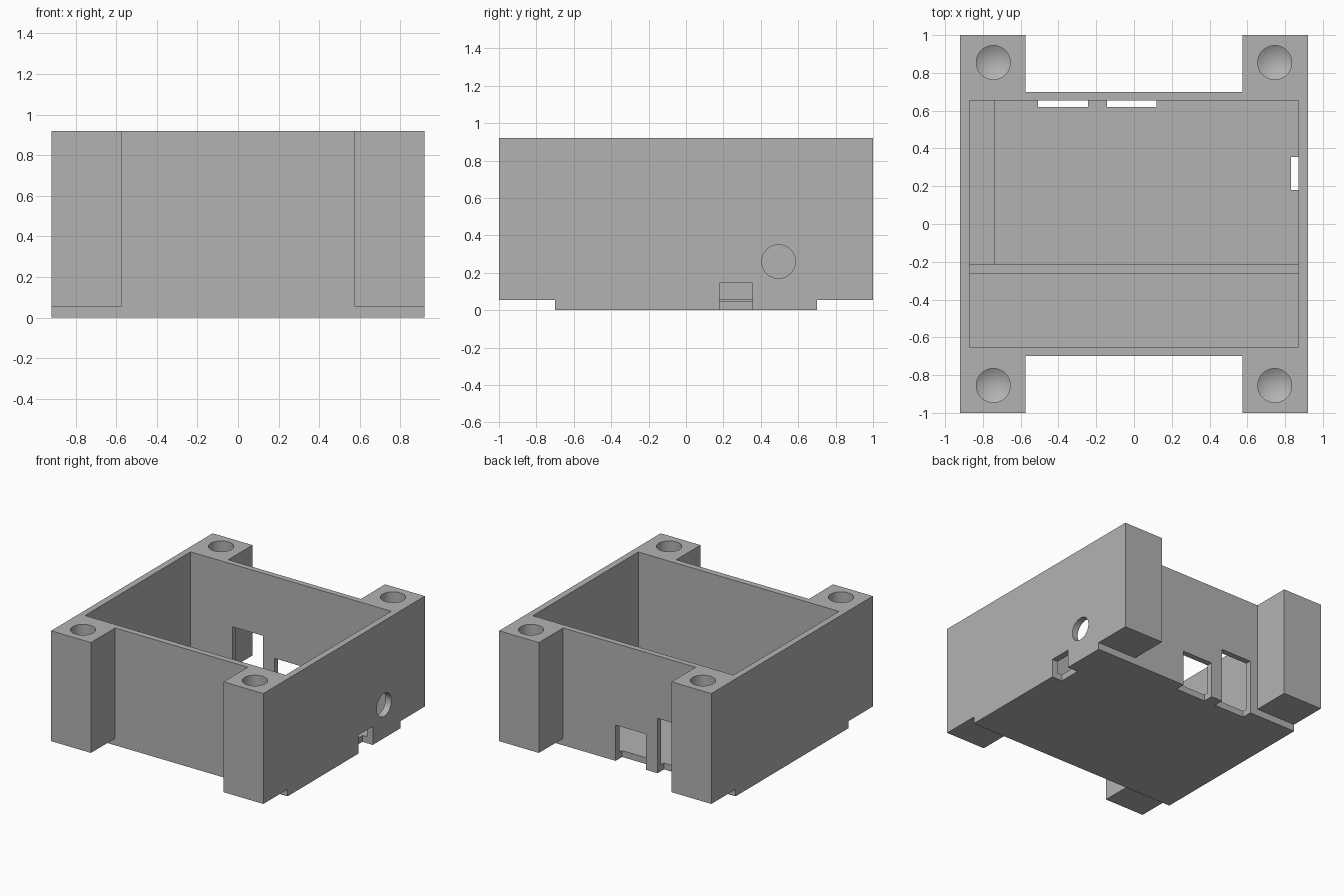
import bpy, bmesh, math
from mathutils import Matrix

if "Cube" in bpy.data.objects:
    bpy.data.objects.remove(bpy.data.objects["Cube"])

H = 0.92
grey = bpy.data.materials.new("light_grey")
grey.diffuse_color = (0.45, 0.45, 0.45, 1)
grey.use_nodes = True
grey.node_tree.nodes["Principled BSDF"].inputs["Base Color"].default_value = grey.diffuse_color


def add(name, bm):
    bmesh.ops.recalc_face_normals(bm, faces=bm.faces[:])
    me = bpy.data.meshes.new(name)
    bm.to_mesh(me)
    bm.free()
    me.materials.append(grey)
    ob = bpy.data.objects.new(name, me)
    bpy.context.collection.objects.link(ob)
    return ob


def prism(name, pts, z0, z1):
    bm = bmesh.new()
    f = bm.faces.new([bm.verts.new((x, y, z0)) for x, y in pts])
    r = bmesh.ops.extrude_face_region(bm, geom=[f])
    top = [v for v in r["geom"] if isinstance(v, bmesh.types.BMVert)]
    bmesh.ops.translate(bm, verts=top, vec=(0, 0, z1 - z0))
    return add(name, bm)


def box(name, x0, x1, y0, y1, z0, z1):
    return prism(name, [(x0, y0), (x1, y0), (x1, y1), (x0, y1)], z0, z1)


def cone(name, r1, r2, depth, matrix):
    bm = bmesh.new()
    bmesh.ops.create_cone(bm, cap_ends=True, segments=48, radius1=r1,
                          radius2=r2, depth=depth, matrix=matrix)
    return add(name, bm)


def screw_hole(x, y):
    # straight bore with a drill-point bottom, as a revolved profile
    bm = bmesh.new()
    prof = [(0, H + 0.1), (0.09, H + 0.1), (0.09, H - 0.4), (0, H - 0.455)]
    vs = [bm.verts.new((x + r, y, z)) for r, z in prof]
    es = [bm.edges.new(p) for p in zip(vs, vs[1:])]
    bmesh.ops.spin(bm, geom=vs + es, cent=(x, y, 0), axis=(0, 0, 1),
                   angle=math.tau, steps=40)
    bmesh.ops.remove_doubles(bm, verts=bm.verts[:], dist=1e-4)
    return add("screw_hole_cutter", bm)


# outer shell: body with a post at each corner
q = [(0.92, 0), (0.92, 1), (0.575, 1), (0.575, 0.70)]
outline = q[1:] + [(-x, y) for x, y in q[:0:-1]]
outline += [(-x, -y) for x, y in outline]
case = prism("case", outline, 0, H)

cutters = [box("cavity", -0.87, 0.87, -0.652, 0.655, 0.05, 1.1)]
# posts stop short of the ground
for s in (-1, 1):
    a, b = sorted((s * 0.70, s * 1.1))
    cutters.append(box("post_foot", -1.1, 1.1, a, b, -0.1, 0.055))
    for t in (-1, 1):
        cutters.append(screw_hole(s * 0.745, t * 0.855))
# port openings: two at the back, one slot and one round hole at the right
cutters += [
    box("tall_port", -0.507, -0.243, 0.62, 0.8, -0.1, 0.43),
    box("short_port", -0.143, 0.12, 0.62, 0.8, -0.1, 0.28),
    box("side_slot", 0.83, 1.1, 0.18, 0.355, -0.1, 0.145),
    cone("round_port", 0.09, 0.09, 0.3,
         Matrix.Translation((0.92, 0.495, 0.26)) @ Matrix.Rotation(math.pi / 2, 4, "Y")),
]

for c in cutters:
    m = case.modifiers.new(c.name, "BOOLEAN")
    m.operation, m.solver, m.object = "DIFFERENCE", "EXACT", c

# bake the cuts and drop the cutters
deps = bpy.context.evaluated_depsgraph_get()
baked = bpy.data.meshes.new_from_object(case.evaluated_get(deps))
case.modifiers.clear()
case.data = baked
for c in cutters:
    bpy.data.objects.remove(c)

# inner divider and low floor strip
box("divider", -0.87, 0.87, -0.265, -0.215, 0.05, 0.15)
box("floor_strip", -0.87, -0.735, -0.215, 0.655, 0.05, 0.06)

bpy.ops.object.select_all(action="DESELECT")
case.select_set(True)
bpy.context.view_layer.objects.active = case
bpy.ops.object.shade_smooth_by_angle(angle=math.radians(25))
